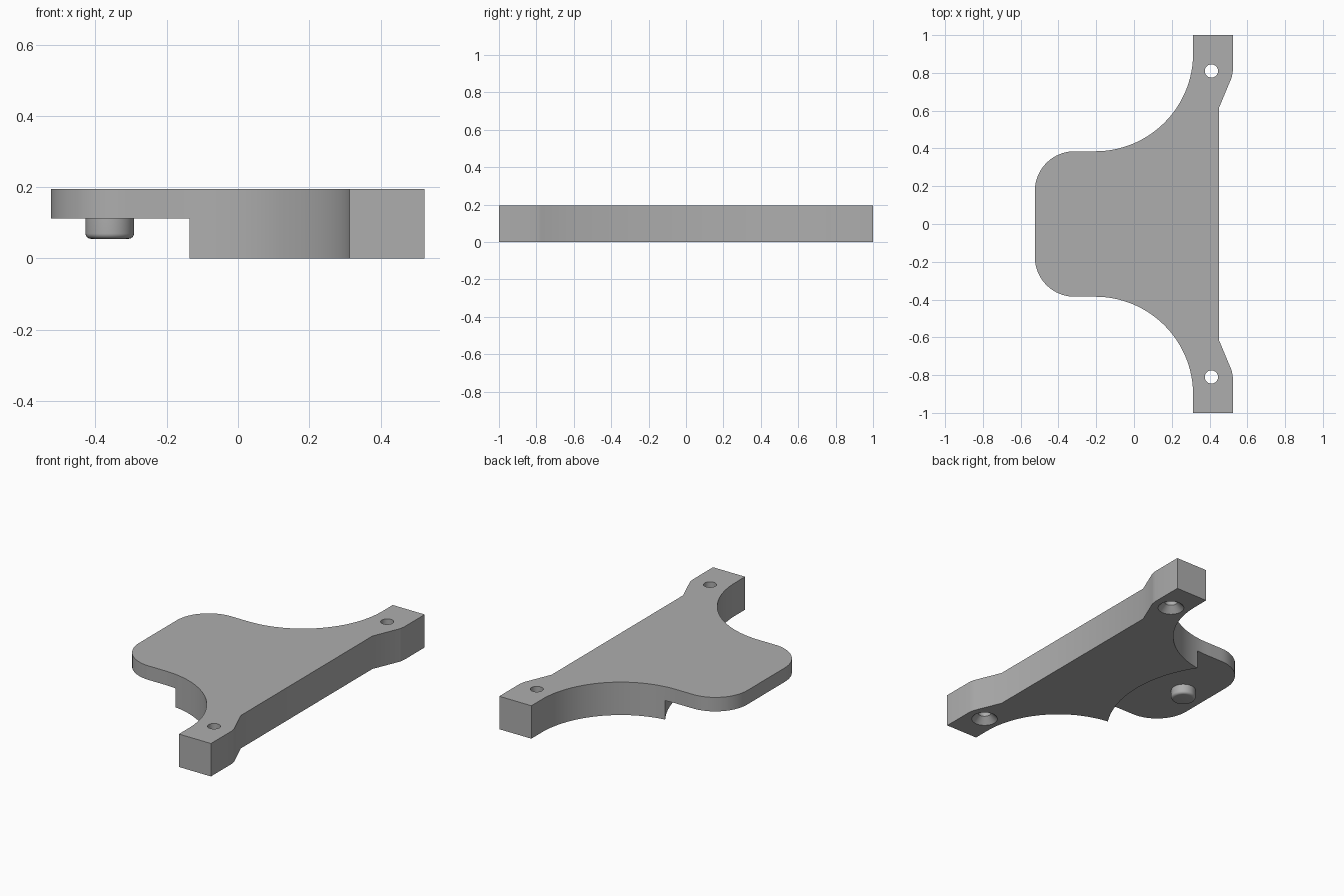
import bpy, bmesh, math

if "Cube" in bpy.data.objects:
    bpy.data.objects.remove(bpy.data.objects["Cube"])

grey = bpy.data.materials.new("grey")
grey.diffuse_color = (0.42, 0.42, 0.42, 1)
grey.use_nodes = True
grey.node_tree.nodes["Principled BSDF"].inputs["Base Color"].default_value = grey.diffuse_color
TOP, STEP = 0.195, 0.112


def finish(name, bm):
    bmesh.ops.recalc_face_normals(bm, faces=bm.faces)
    me = bpy.data.meshes.new(name)
    bm.to_mesh(me)
    bm.free()
    ob = bpy.data.objects.new(name, me)
    bpy.context.collection.objects.link(ob)
    me.materials.append(grey)
    return ob


def smooth(ob):
    bpy.ops.object.select_all(action='DESELECT')
    bpy.context.view_layer.objects.active = ob
    ob.select_set(True)
    bpy.ops.object.shade_smooth_by_angle(angle=math.radians(30))


def arc(cx, cy, r, a0, a1, n):
    return [(cx + r * math.cos(math.radians(a0 + (a1 - a0) * i / n)),
             cy + r * math.sin(math.radians(a0 + (a1 - a0) * i / n))) for i in range(n + 1)]


def lathe(name, profile, x, y, n=48):
    """Closed round solid from (radius, z) rings."""
    bm = bmesh.new()
    rings = [[bm.verts.new((x + r * math.cos(2 * math.pi * i / n),
                            y + r * math.sin(2 * math.pi * i / n), z)) for i in range(n)]
             for r, z in profile]
    for a, b in zip(rings, rings[1:]):
        for i in range(n):
            j = (i + 1) % n
            bm.faces.new((a[i], a[j], b[j], b[i]))
    bm.faces.new(rings[0])
    bm.faces.new(rings[-1])
    return finish(name, bm)


# Bracket outline: half profile from the straight back edge to the rounded tongue, then mirrored
half = [(0.45, 0.615), (0.517, 0.775), (0.52, 0.79), (0.523, 0.81), (0.523, 1.0), (0.313, 1.0)]
half += arc(-0.205, 0.903, 0.518, 0, -90, 32)
half += arc(-0.315, 0.175, 0.21, 90, 180, 16)
outline = half + [(x, -y) for x, y in reversed(half)]

bm = bmesh.new()
base = bm.faces.new([bm.verts.new((x, y, 0)) for x, y in outline])
up = bmesh.ops.extrude_face_region(bm, geom=[base])
bmesh.ops.translate(bm, vec=(0, 0, TOP),
                    verts=[v for v in up['geom'] if isinstance(v, bmesh.types.BMVert)])
bracket = finish("bracket", bm)

# Cutters: round relief under the tongue, countersunk screw holes
cutters = [lathe("tongue_relief_cutter", [(0.71, -0.1), (0.71, STEP)], -0.73, 0, 160)]
for side in (1, -1):
    cutters.append(lathe("screw_hole_cutter",
                         [(0.082, -0.01), (0.035, 0.037), (0.035, 0.3)], 0.41, side * 0.81))
for c in cutters:
    m = bracket.modifiers.new("cut", 'BOOLEAN')
    m.operation, m.solver, m.object = 'DIFFERENCE', 'EXACT', c
    bpy.context.view_layer.objects.active = bracket
    bpy.ops.object.modifier_apply(modifier=m.name)
    bpy.data.objects.remove(c)
smooth(bracket)

# Locating peg with a rounded lower rim
rim = [(0.053 + x, 0.07 + y) for x, y in arc(0, 0, 0.015, 270, 360, 6)]
smooth(lathe("peg", rim + [(0.068, STEP + 0.003)], -0.36, 0))
